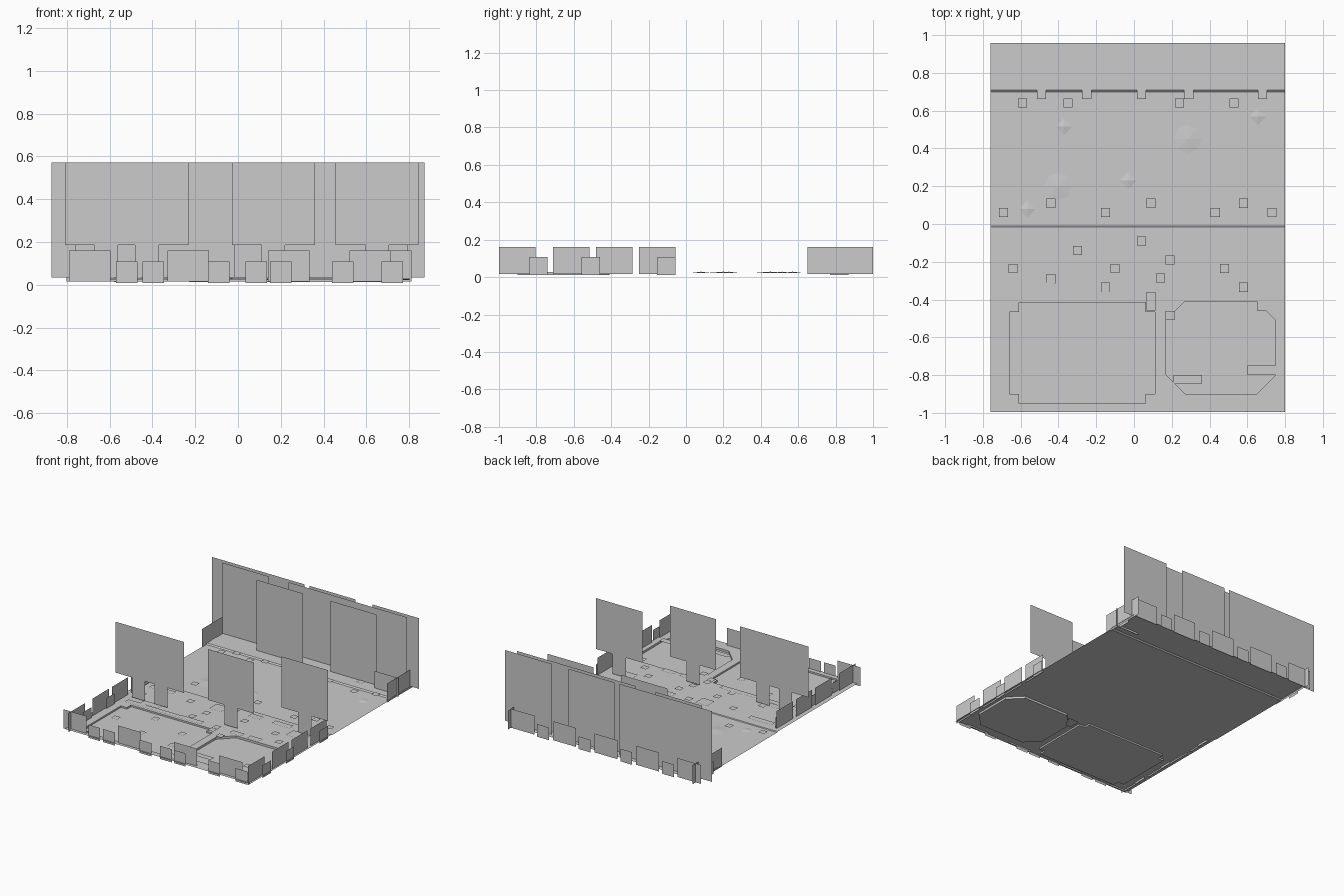
import bpy, bmesh, math

if "Cube" in bpy.data.objects:
    bpy.data.objects.remove(bpy.data.objects["Cube"])

X0, X1 = -0.76, 0.80


def finish(name, bm):
    me = bpy.data.meshes.new(name)
    bm.to_mesh(me)
    bm.free()
    ob = bpy.data.objects.new(name, me)
    bpy.context.collection.objects.link(ob)
    return ob


def polys(name, faces):
    bm = bmesh.new()
    for f in faces:
        bm.faces.new([bm.verts.new(p) for p in f])
    return finish(name, bm)


def card_x(xa, xb, y, z0, z1):
    return [(xa, y, z0), (xb, y, z0), (xb, y, z1), (xa, y, z1)]


def card_y(x, ya, yb, z0, z1):
    return [(x, ya, z0), (x, yb, z0), (x, yb, z1), (x, ya, z1)]


def flat(xa, xb, ya, yb, z):
    return [(xa, ya, z), (xb, ya, z), (xb, yb, z), (xa, yb, z)]


# Outlines of the two sunken areas
def notched(xa, xb, ya, yb, n):
    return [(xa + n, ya), (xb - n, ya), (xb - n, ya + n), (xb, ya + n),
            (xb, yb - n), (xb - n, yb - n), (xb - n, yb), (xa + n, yb),
            (xa + n, yb - n), (xa, yb - n), (xa, ya + n), (xa + n, ya + n)]


def chamfered(xa, xb, ya, yb, c):
    return [(xa + c, ya), (xb - c, ya), (xb, ya + c), (xb, yb - c),
            (xb - c, yb), (xa + c, yb), (xa, yb - c), (xa, ya + c)]


FRONT_Z, MID_Z, BACK_Z = 0.028, 0.023, 0.031
plaza = notched(-0.66, 0.11, -0.95, -0.415, 0.05)
pond = chamfered(0.17, 0.75, -0.90, -0.41, 0.10)

# Front lawn with two openings
bm = bmesh.new()
for loop in ([(X0, -0.995), (X1, -0.995), (X1, -0.015), (X0, -0.015)], plaza, pond):
    vs = [bm.verts.new((x, y, FRONT_Z)) for x, y in loop]
    for a, b in zip(vs, vs[1:] + vs[:1]):
        bm.edges.new((a, b))
bmesh.ops.triangle_fill(bm, edges=bm.edges[:], use_beauty=True, normal=(0, 0, 1))
finish("front_lawn", bm)


# Sunken floors with their rims
def basin(name, loop, z):
    faces = [[(x, y, z) for x, y in loop]]
    for (ax, ay), (bx, by) in zip(loop, loop[1:] + loop[:1]):
        faces.append([(ax, ay, z), (bx, by, z), (bx, by, FRONT_Z), (ax, ay, FRONT_Z)])
    polys(name, faces)


basin("plaza", plaza, 0.016)
basin("pond", pond, 0.012)
polys("pond_step", [[(0.16, -0.41, 0), (0.16, -0.50, 0), (0.21, -0.50, 0), (0.25, -0.41, 0)]])

# Middle road and back strip, with the small steps between
strip = [(-0.015, FRONT_Z), (-0.010, MID_Z), (0.70, MID_Z), (0.71, BACK_Z), (0.958, BACK_Z)]
polys("road_and_back_strip",
      [[(X0, ya, za), (X1, ya, za), (X1, yb, zb), (X0, yb, zb)]
       for (ya, za), (yb, zb) in zip(strip, strip[1:])])

# Shallow mounds on the road
for i, (x, y, r, n) in enumerate([(0.285, 0.45, 0.075, 8), (-0.40, 0.20, 0.075, 8),
                                  (-0.37, 0.515, 0.045, 4), (0.655, 0.57, 0.045, 4),
                                  (-0.03, 0.23, 0.045, 4), (-0.565, 0.08, 0.045, 4)]):
    ring = [(x + r * math.cos(k * math.tau / n), y + r * math.sin(k * math.tau / n), MID_Z)
            for k in range(n)]
    polys(f"mound_{i}", [[a, b, (x, y, MID_Z + 0.006)] for a, b in zip(ring, ring[1:] + ring[:1])])

# Small square pebbles
pebbles = [(-0.59, .64), (-.49, .685), (-.35, .64), (-.25, .685), (.04, .685), (.24, .64),
           (.29, .685), (.53, .64), (.68, .685), (.48, .79), (-.69, .06), (-.44, .11),
           (-.15, .06), (.09, .11), (.43, .06), (.58, .11), (.73, .06), (.04, -.09),
           (-.30, -.14), (.19, -.19), (-.64, -.235), (-.10, -.235), (.48, -.235), (.14, -.285),
           (-.44, -.29), (.58, -.335), (-.15, -.335), (.09, -.385), (.09, -.435), (.19, -.485),
           (-.35, -.49), (-.06, -.585), (-.585, -.63), (-.30, -.73), (-.01, -.775), (-.395, -.82)]
polys("pebbles", [flat(x - .024, x + .024, y - .024, y + .024,
                       (.022 if y < -.45 and x < .1 else .036)) for x, y in pebbles])

# Long flat slabs
slabs = [(-.67, -.47, -.115, -.07), (-.13, -.03, -.16, -.07), (.16, .26, -.11, -.06),
         (.36, .51, -.11, -.06), (.55, .70, -.21, -.12), (-.57, -.42, -.36, -.31),
         (-.67, -.52, -.405, -.36), (-.52, -.22, -.405, -.365), (-.22, -.03, -.405, -.36),
         (.21, .31, -.405, -.36), (.36, .46, -.405, -.36), (.65, .75, -.46, -.41),
         (.21, .36, -.845, -.80), (.60, .75, -.80, -.75), (-.76, -.62, .765, .81)]
polys("slabs", [flat(*s, .034) for s in slabs])

# Front tree cards: wide crown on a narrow trunk
for i, (x, y) in enumerate([(-0.615, -0.318), (-0.425, -0.318), (0.165, -0.318), (0.65, -0.126)]):
    w, t, h = 0.194, 0.055, 0.185
    prof = [(-t, .035), (t, .035), (t, h), (w, h), (w, .572), (-w, .572), (-w, h), (-t, h)]
    polys(f"front_tree_{i}", [[(x + dx, y, z) for dx, z in prof]])

# Back row of full tree cards
back = [(-.87, .928), (-.48, .928), (-.05, .928), (.482, .928), (-.76, .893), (-.20, .893),
        (.19, .893), (.405, .893), (-.405, .80), (.21, .81)]
for i, (x, y) in enumerate(back):
    polys(f"back_tree_{i}", [card_x(x, x + .39, y, .035, .572)])

# Grass tufts: large (0.19 wide, 0.16 high) and small (0.1 wide, 0.105 high)
grass = []
for x in (-.79, -.33, .14, .52):
    grass.append(card_x(x, x + .195, -.97, .016, .16))
for x in (-.57, -.445, -.14, .035, .15, .44, .67):
    grass.append(card_x(x, x + .1, -.985, .008, .108))
for x in (-.725, .785):
    for y in (-1, -.71, -.48, -.25):
        grass.append(card_y(x, y, y + .195, .016, .16))
    for y in (-.84, -.56, -.155):
        grass.append(card_y(x + .01, y, y + .1, .012, .108))
for x in (-.757, .797):
    for y in (.65, .805):
        grass.append(card_y(x, y, y + .195, .016, .16))
    grass.append(card_y(x - .015, .77, .87, .012, .108))
for i in range(5):
    x = -.80 + i * .35
    grass.append(card_x(x, x + .195, .965, .016, .16))
    if i < 4:
        grass.append(card_x(x + .22, x + .32, .975, .012, .108))
grass.append(card_x(.61, .81, .772, .016, .16))
polys("grass_tufts", grass)
